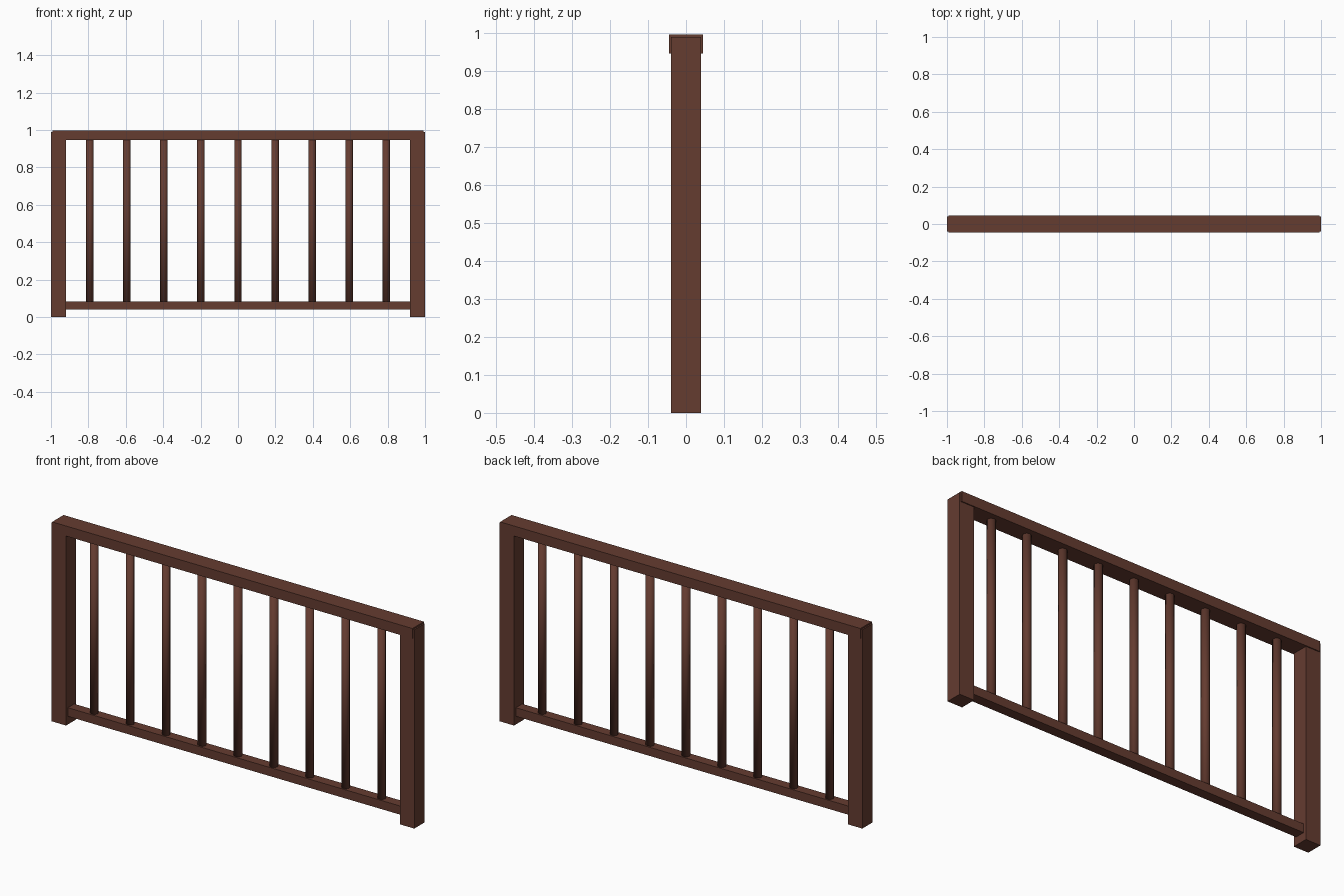
import bpy, bmesh
from mathutils import Matrix, Vector

if "Cube" in bpy.data.objects:
    bpy.data.objects.remove(bpy.data.objects["Cube"])

wood = bpy.data.materials.new("dark_wood")
wood.diffuse_color = (0.13, 0.045, 0.03, 1)
wood.use_nodes = True
wood.node_tree.nodes["Principled BSDF"].inputs["Base Color"].default_value = wood.diffuse_color


def finish(name, bm):
    mesh = bpy.data.meshes.new(name)
    bm.to_mesh(mesh)
    bm.free()
    mesh.materials.append(wood)
    obj = bpy.data.objects.new(name, mesh)
    bpy.context.collection.objects.link(obj)
    return obj


def box(name, lo, hi):
    lo, hi = Vector(lo), Vector(hi)
    bm = bmesh.new()
    bmesh.ops.create_cube(bm, size=1, matrix=Matrix.Translation((lo + hi) / 2)
                          @ Matrix.Diagonal((*(hi - lo), 1)))
    return finish(name, bm)


def rod(name, x, z0, z1, radius, sides):
    bm = bmesh.new()
    bmesh.ops.create_cone(bm, cap_ends=True, segments=sides, radius1=radius,
                          radius2=radius, depth=z1 - z0,
                          matrix=Matrix.Translation((x, 0, (z0 + z1) / 2)))
    for f in bm.faces:
        f.smooth = True
    return finish(name, bm)


# End posts
box("left_post", (-1, -0.04, 0), (-0.92, 0.04, 0.99))
box("right_post", (0.92, -0.04, 0), (1, 0.04, 0.99))

# Handrail and bottom rail
box("top_rail", (-0.993, -0.045, 0.947), (0.993, 0.045, 0.997))
box("bottom_rail", (-0.925, -0.025, 0.04), (0.925, 0.025, 0.083))

# Round balusters
for i in range(9):
    rod(f"baluster_{i + 1}", (i - 4) * 0.198, 0.08, 0.95, 0.02, 8)
